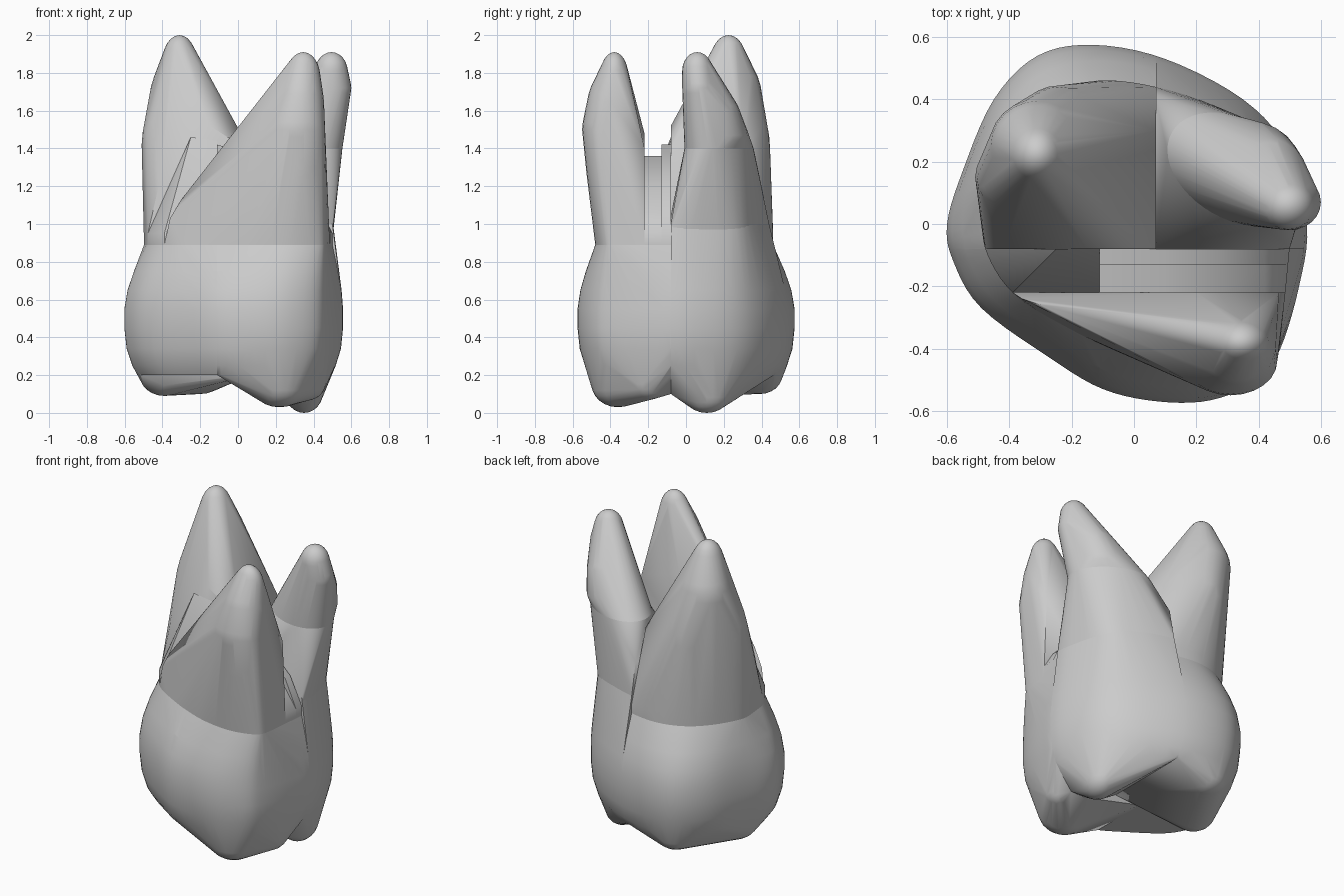
import bpy, bmesh, math
from mathutils import Vector

if "Cube" in bpy.data.objects:
    bpy.data.objects.remove(bpy.data.objects["Cube"])

# Plan outlines of the crown at its widest and at its neck (matching points)
WIDE = [(-.6, 0), (-.55, .17), (-.45, .4), (-.31, .54), (-.13, .575), (.1, .53),
        (.35, .4), (.49, .24), (.555, 0), (.53, -.2), (.47, -.4), (.4, -.5),
        (.25, -.565), (.08, -.57), (-.1, -.53), (-.27, -.43), (-.49, -.27), (-.58, -.12)]
NECK = [(-.49, .02), (-.49, .14), (-.4, .3), (-.28, .41), (-.12, .46), (.07, .44),
        (.28, .37), (.43, .26), (.5, .02), (.49, -.15), (.47, -.36), (.43, -.44),
        (.28, -.48), (.1, -.46), (-.05, -.41), (-.2, -.34), (-.38, -.23), (-.47, -.1)]


def smooth_loop(pts, steps=5):
    """Closed Catmull-Rom curve through pts."""
    p, out = [Vector(q) for q in pts], []
    n = len(p)
    for i in range(n):
        a, b, c, d = p[i - 1], p[i], p[(i + 1) % n], p[(i + 2) % n]
        for k in range(steps):
            t = k / steps
            out.append(.5 * (2 * b + (c - a) * t + (2 * a - 5 * b + 4 * c - d) * t * t
                             + (3 * b - a - 3 * c + d) * t ** 3))
    return out


WIDE, NECK = smooth_loop(WIDE), smooth_loop(NECK)


def ring(z, mix=1.0, scale=1.0):
    return [Vector((*(w.lerp(n, mix) * scale), z)) for w, n in zip(WIDE, NECK)]


def blob(x, y, z, rx, ry, rz):
    pts = []
    for i in range(13):
        a = math.pi * i / 12
        for j in range(24):
            b = math.tau * j / 24
            pts.append(Vector((x + rx * math.sin(a) * math.cos(b),
                               y + ry * math.sin(a) * math.sin(b), z + rz * math.cos(a))))
    return pts


def hull(pts):
    bm = bmesh.new()
    for p in pts:
        bm.verts.new(p)
    bmesh.ops.remove_doubles(bm, verts=bm.verts, dist=.002)
    bmesh.ops.convex_hull(bm, input=bm.verts)
    bmesh.ops.delete(bm, geom=[v for v in bm.verts if not v.link_faces], context='VERTS')
    return bm


def clipped(pts, planes):
    """Corner points of the hull of pts after cutting: planes are (axis, limit, side)."""
    bm = hull(pts)
    for axis, limit, side in planes:
        co, no = Vector(), Vector()
        co[axis], no[axis] = limit, side
        bmesh.ops.bisect_plane(bm, geom=bm.verts[:] + bm.edges[:] + bm.faces[:],
                               plane_co=co, plane_no=no, clear_outer=True)
    out = [v.co.copy() for v in bm.verts]
    bm.free()
    return out


def part(name, core, planes, extra=()):
    """Hull of the cut core plus the uncut extra points."""
    bm = hull(clipped(core, planes) + [Vector(e) for e in extra])
    bmesh.ops.recalc_face_normals(bm, faces=bm.faces)
    me = bpy.data.meshes.new(name)
    bm.to_mesh(me)
    bm.free()
    me.shade_smooth()
    me.set_sharp_from_angle(angle=math.radians(32))
    ob = bpy.data.objects.new(name, me)
    bpy.context.collection.objects.link(ob)
    return ob


# Cutting planes of the tooth's sections
FRONT = [(1, -.22, 1)]
LEFT = [(0, .07, 1), (1, -.08, -1)]
RIGHT = [(0, .07, -1), (1, -.08, -1)]
MIDDLE = [(1, -.22, -1), (1, -.08, 1)]

# Crown body shared by all sections
body = []
for z, mix, s in [(.2, 0, .87), (.25, 0, .93), (.34, 0, .98), (.45, 0, 1), (.55, 0, 1),
                  (.65, .15, 1), (.75, .45, 1), (.89, 1, 1)]:
    body += ring(z, mix, s)
collar = ring(1.0)

# Crown sections, each with its own cusps
part("crown_front_right", body, [(0, -.11, -1), (1, -.08, 1)],
     blob(.22, -.36, .15, .15, .14, .12) + blob(.38, -.2, .18, .09, .12, .11)
     + [(.4, -.08, .1), (.25, -.08, .11)])
part("crown_front_left", body, [(0, -.11, 1), (1, -.08, 1)])
part("crown_left", body, LEFT,
     blob(-.39, .06, .2, .13, .13, .11) + blob(-.2, .39, .2, .13, .12, .1))
part("crown_right", body + collar, RIGHT,
     blob(.35, .11, .11, .1, .13, .11) + [(.4, -.08, .1), (.3, -.08, .1)])

# Front root
neck = ring(.89) + ring(.95)
part("root_front", ring(.89), FRONT,
     blob(.345, -.38, 1.78, .09, .075, .13) + blob(.33, -.4, 1.65, .125, .12, .15)
     + blob(.31, -.44, 1.5, .15, .11, .15) + blob(.31, -.41, 1.3, .155, .12, .15)
     + [(.465, -.22, 1.4), (.2, -.22, 1.48), (-.36, -.24, 1.03), (-.3, -.26, 1.13)])

# Left root
part("root_left", neck, LEFT,
     blob(-.31, .225, 1.86, .09, .095, .14) + blob(-.31, .25, 1.68, .155, .15, .2)
     + blob(-.35, .15, 1.42, .16, .13, .25) + blob(-.24, .31, 1.4, .14, .135, .25)
     + [(.07, -.08, 1.38), (.07, .3, 1.38), (-.15, -.08, 1.52), (-.42, -.08, 1.2)])

# Right root: base and tapered tip
a = math.radians(-30)
oval = []
for i in range(48):
    u, v = .24 * math.cos(math.tau * i / 48), .16 * math.sin(math.tau * i / 48)
    oval.append((.33 + u * math.cos(a) - v * math.sin(a),
                 .175 + u * math.sin(a) + v * math.cos(a), 1.4))
part("root_right_base", ring(.95) + collar, RIGHT,
     oval + [(.07, -.08, 1.05), (.07, .4, 1.2)])
part("root_right_tip", blob(.495, .06, 1.81, .085, .08, .1), [],
     oval + blob(.5, .07, 1.72, .1, .09, .1) + blob(.43, .14, 1.6, .13, .14, .1)
     + blob(.37, .17, 1.47, .17, .16, .1))

# Webs between the roots
part("web_left", neck, MIDDLE + [(0, -.11, 1)],
     [(-.25, -.08, 1.46), (-.11, -.08, 1.44), (-.11, -.22, 1.1)])
for name, y0, y1, top in [("web_front", -.22, -.13, 1.36), ("web_back", -.13, -.08, 1.42)]:
    extra = [(x, y, z) for y in (y0, y1)
             for x, z in [(-.11, top), (.1, top - .06), (.28, top - .16), (.42, top - .3)]]
    part(name, neck, [(1, y0, -1), (1, y1, 1), (0, -.11, -1)], extra)
